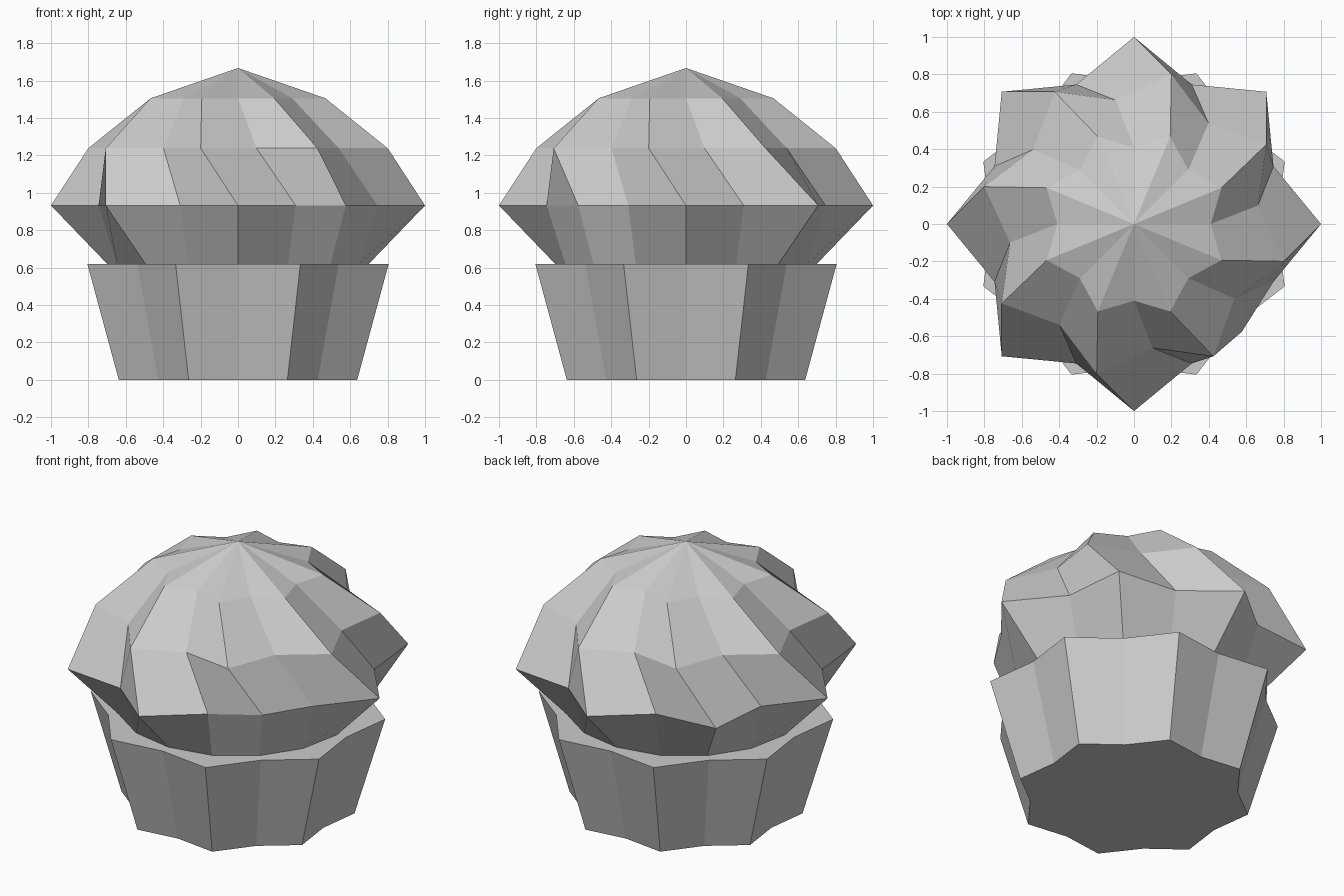
import bpy, bmesh
from math import cos, sin, pi, radians

if "Cube" in bpy.data.objects:
    bpy.data.objects.remove(bpy.data.objects["Cube"])

N = 16  # eight flutes, alternating outer and inner points


def star_ring(bm, outer, inner, z, turn, dents=None):
    """Ring of alternating radii, turned by some degrees."""
    ring = []
    for i in range(N):
        r = outer if i % 2 == 0 else inner
        r = (dents or {}).get(i, r)
        a = 2 * pi * i / N + radians(turn)
        ring.append(bm.verts.new((r * cos(a), r * sin(a), z)))
    return ring


def bridge(bm, low, high):
    for i in range(N):
        j = (i + 1) % N
        bm.faces.new((low[i], low[j], high[j], high[i]))


def finish(bm, name):
    bmesh.ops.recalc_face_normals(bm, faces=bm.faces)
    mesh = bpy.data.meshes.new(name)
    bm.to_mesh(mesh)
    bm.free()
    obj = bpy.data.objects.new(name, mesh)
    bpy.context.collection.objects.link(obj)
    return obj


# Fluted paper cup
bm = bmesh.new()
base = star_ring(bm, 0.69, 0.603, 0.0, 22.5)
rim = star_ring(bm, 0.872, 0.762, 0.62, 22.5)
bridge(bm, base, rim)
bm.faces.new(base[::-1])
bm.faces.new(rim)
finish(bm, "paper_cup")

# Swirled frosting; one tip of the widest ring is pressed in
bm = bmesh.new()
rings = [
    star_ring(bm, 0.70, 0.70, 0.62, 0),
    star_ring(bm, 1.0, 0.807, 0.932, 0, {14: 0.815}),
    star_ring(bm, 0.825, 0.67, 1.238, -14),
    star_ring(bm, 0.506, 0.41, 1.505, -22.5),
]
for low, high in zip(rings, rings[1:]):
    bridge(bm, low, high)
bm.faces.new(rings[0][::-1])
tip = bm.verts.new((0, 0, 1.667))
for i in range(N):
    bm.faces.new((rings[-1][i], rings[-1][(i + 1) % N], tip))
finish(bm, "frosting")
